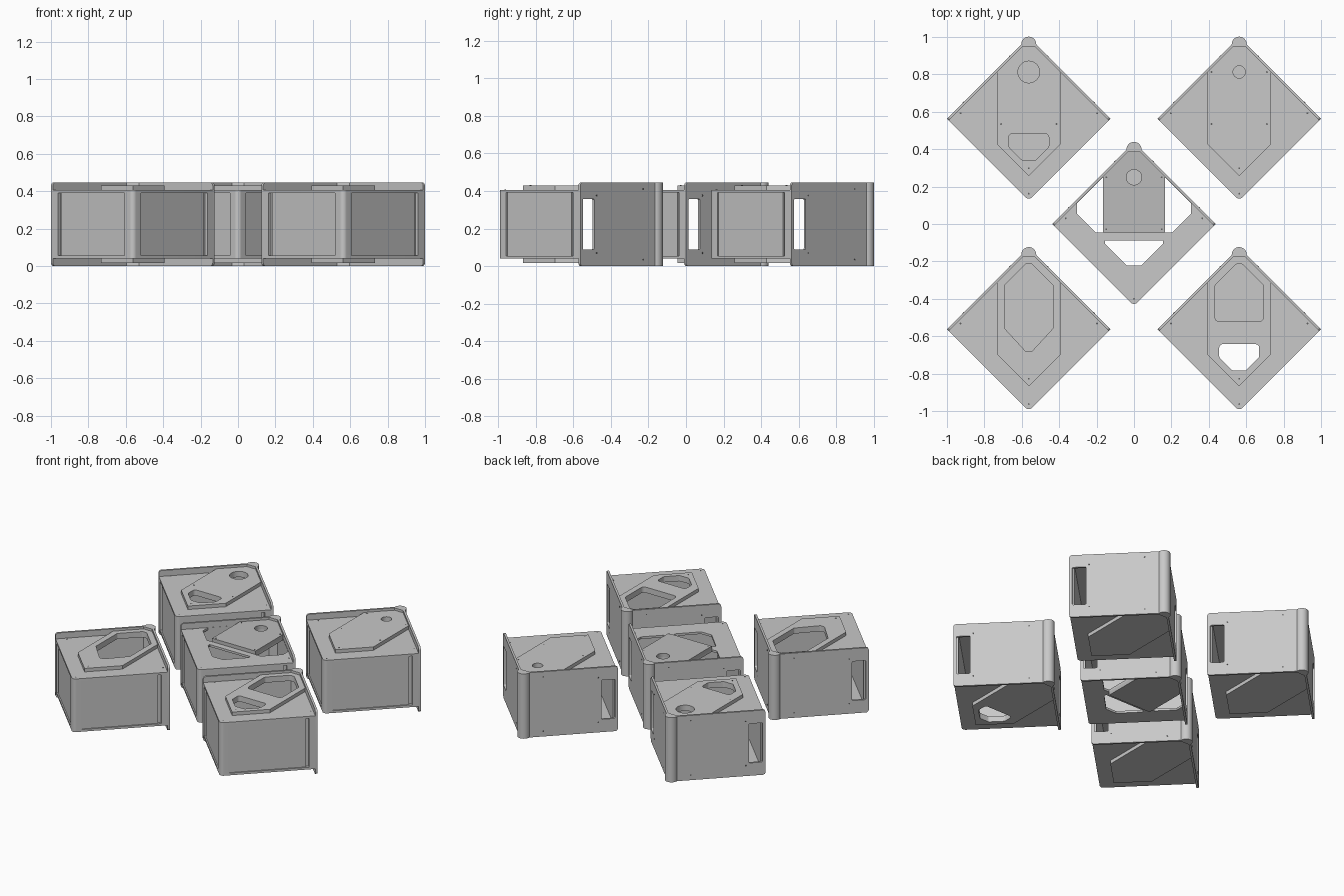
import bpy, bmesh, math
from mathutils import Matrix, Vector

cube = bpy.data.objects.get("Cube")
if cube:
    bpy.data.objects.remove(cube)

OFF = 0.5625                    # spacing of the outer boxes
H = 0.4375                      # half diagonal of a box
S = H / math.sqrt(2)            # half side of a box
T = 0.014                       # wall thickness
HEIGHT = 0.446
LOW, HIGH = 0.04, 0.406         # body between the outer faces of its panels
PLATE = 0.015
D = T / math.sqrt(2)
BACK = H - 2 * D                # inner back corner


def material(name, value):
    m = bpy.data.materials.new(name)
    m.use_nodes = True
    m.diffuse_color = (value, value, value, 1)
    m.node_tree.nodes["Principled BSDF"].inputs["Base Color"].default_value = m.diffuse_color
    return m


GREY = material("light grey", 0.58)
STRIP = material("mid grey", 0.5)
DARK = material("dark grey", 0.12)


# ---- outline helpers ----
def rounded(points, radius=0.0):
    """Round each corner; a third value on a point overrides the radius."""
    out = []
    for i, p in enumerate(points):
        c = Vector(p[:2])
        r = p[2] if len(p) > 2 else radius
        if r == 0:
            out.append(c)
            continue
        a = (Vector(points[i - 1][:2]) - c).normalized()
        b = (Vector(points[(i + 1) % len(points)][:2]) - c).normalized()
        half = a.angle(b) / 2
        start, end = c + a * r / math.tan(half), c + b * r / math.tan(half)
        mid = c + (a + b).normalized() * r / math.sin(half)
        for k in range(7):
            ray = start.lerp(end, k / 6) - mid
            out.append(mid + ray.normalized() * r)
    return out


def circle(x, y, r, n=32):
    return [Vector((x + r * math.cos(k * math.tau / n), y + r * math.sin(k * math.tau / n)))
            for k in range(n)]


def mirrored(half):
    """Close a right-hand half outline by mirroring it in x."""
    return half + [(-p[0],) + tuple(p[1:]) for p in reversed(half) if p[0] > 0]


def rect(x0, x1, y0, y1, radius=0.0):
    return rounded([(x0, y0), (x1, y0), (x1, y1), (x0, y1)], radius)


# ---- solid helpers ----
def solid(name, loops, thickness, matrix, mat):
    """Extrude an outline with holes, centred on its own plane."""
    curve = bpy.data.curves.new(name, 'CURVE')
    curve.dimensions = '2D'
    curve.fill_mode = 'BOTH'
    curve.extrude = thickness / 2
    for loop in loops:
        sp = curve.splines.new('POLY')
        sp.points.add(len(loop) - 1)
        for point, co in zip(sp.points, loop):
            point.co = (co[0], co[1], 0, 1)
        sp.use_cyclic_u = True
    temp = bpy.data.objects.new(name + "_outline", curve)
    bpy.context.collection.objects.link(temp)
    graph = bpy.context.evaluated_depsgraph_get()
    mesh = bpy.data.meshes.new_from_object(temp.evaluated_get(graph))
    bpy.data.objects.remove(temp)
    bm = bmesh.new()
    bm.from_mesh(mesh)
    bmesh.ops.remove_doubles(bm, verts=bm.verts, dist=0.00005)
    bmesh.ops.recalc_face_normals(bm, faces=bm.faces)
    for f in bm.faces:
        f.smooth = True
    bm.to_mesh(mesh)
    bm.free()
    mesh.set_sharp_from_angle(angle=math.radians(30))
    mesh.materials.clear()
    mesh.materials.append(mat)
    obj = bpy.data.objects.new(name, mesh)
    obj.matrix_world = matrix
    bpy.context.collection.objects.link(obj)


def slab(name, at, loops, z0, z1, mat=GREY):
    solid(name, loops, z1 - z0, Matrix.Translation((at[0], at[1], (z0 + z1) / 2)), mat)


def wall(name, at, angle, flip, loops, depth, thickness, mat=GREY):
    """Upright sheet whose outer face lies depth inside the side of the box."""
    m = (Matrix.Translation((at[0], at[1], 0)) @ Matrix.Rotation(math.radians(angle), 4, 'Z')
         @ Matrix.Translation((0, depth + thickness / 2 - S, 0)) @ Matrix.Rotation(math.pi / 2, 4, 'X'))
    solid(name, [[(p[0] * flip, p[1]) for p in lp] for lp in loops], thickness, m, mat)


# ---- shared outlines ----
BODY = rounded(mirrored([(0, -H, 0.025), (H - D, -D), (0, BACK)]))
HEX = rounded(mirrored([(0, -0.305), (0.17, -0.135), (0.17, BACK - 0.17), (0, BACK)]))
BRIDGE = rounded(mirrored([(0.165, -0.045), (0.165, BACK - 0.165), (0, BACK)]))
FRONT_HOLE = rounded(mirrored([(0.035, -0.222), (0.107, -0.15), (0.107, -0.08)]), 0.02)
LONG_HOLE = rounded(mirrored([(0.015, -0.12), (0.13, 0.005), (0.13, 0.235), (0.015, 0.35)]), 0.015)
BACK_HOLE = rounded(mirrored([(0.13, 0.04), (0.13, 0.235), (0.015, 0.35)]), 0.025)
WEDGE_HOLE = rounded(mirrored([(0.04, -0.222), (0.155, -0.105), (0.155, -0.087)]), 0.004)
SIDE_HOLE = [(0.165, -0.045), (0.205, -0.045), (0.305, 0.055), (0.305, 0.111), (0.165, 0.251)]
SIDE_HOLES = [SIDE_HOLE, [(-x, y) for x, y in SIDE_HOLE]]


def box(name, at, top_holes, bottom_holes, lid, lid_screws, body_holes=(), lid_mat=GREY):
    # horizontal panels and the raised plates on them
    top, bottom = list(top_holes), list(bottom_holes)
    extra = list(body_holes)
    slab(name + "_top_panel", at, [BODY] + top + extra, HIGH - PLATE, HIGH)
    slab(name + "_bottom_panel", at, [BODY] + bottom + extra, LOW, LOW + PLATE)
    slab(name + "_top_plate", at, [lid] + top, HIGH, HIGH + 0.024, lid_mat)
    slab(name + "_bottom_plate", at, [lid] + bottom, LOW - 0.024, LOW, lid_mat)

    # rounded front post and back corner cap
    post = rounded(mirrored([(0, -H, 0.025), (0.043, 0.043 - H), (0, 0.086 - H)]))
    slab(name + "_front_post", at, [post], LOW + PLATE, HIGH - PLATE)
    cap = [(0.04 * math.cos(k * math.pi / 16), 0.399 + 0.04 * math.sin(k * math.pi / 16))
           for k in range(17)]
    slab(name + "_back_cap", at, [[(0.04, 0.385)] + cap + [(-0.04, 0.385)]], 0, HEIGHT)

    # front sides: recessed panel, backing sheet and end post
    for side, angle, flip in (("left", 45, 1), ("right", -45, -1)):
        z0, z1 = LOW + PLATE, HIGH - PLATE
        tag = f"{name}_front_{side}_"
        wall(tag + "panel", at, angle, flip, [rect(0.061 - S, 0.546 - S, z0, z1)], 0.008, 0.012)
        wall(tag + "backing", at, angle, flip, [rect(0.05 - S, S - T, z0, z1)], 0.02, 0.01)
        wall(tag + "end_post", at, angle, flip, [rect(0.565 - S, S - T, z0, z1)], 0, 0.02)

    # back sides: tall wall with a hand slot and screws
    for side, angle, flip in (("left", 135, 1), ("right", 225, -1)):
        outline = rounded([(-S, 0, 0.018), (S, 0), (S, HEIGHT), (-S, HEIGHT, 0.018)])
        slot = rect(-0.291, -0.204, 0.088, 0.358, 0.008)
        tag = f"{name}_back_{side}_"
        wall(tag + "wall", at, angle, flip, [outline, slot], 0, T)
        screws = [(s, z) for s, inset in ((0.165, 0.035), (-0.185, 0.07))
                  for z in (inset, HEIGHT - inset)]
        for i, (s, z) in enumerate(screws):
            wall(f"{tag}screw_{i}", at, angle, flip, [circle(s, z, 0.005, 10)], -0.001, 0.002, DARK)

    # screws on the horizontal panels
    for i, (x, y) in enumerate([(0, -0.4), (0.365, 0.03), (-0.365, 0.03)]):
        slab(f"{name}_panel_screw_{i}", at, [circle(x, y, 0.005, 10)], HIGH, HIGH + 0.001, DARK)
    for i, (x, y) in enumerate(lid_screws):
        slab(f"{name}_plate_screw_{i}", at, [circle(x, y, 0.005, 10)],
             HIGH + 0.024, HIGH + 0.025, DARK)


# ---- the five boxes ----
tip = [(0, -0.265)]
low_pair = [(0.148, -0.028), (-0.148, -0.028)]
high_pair = [(0.148, 0.25), (-0.148, 0.25)]
box("back_right_box", (-OFF, OFF), [circle(0, 0.25, 0.058), FRONT_HOLE], [], HEX, tip + low_pair)
box("back_left_box", (OFF, OFF), [circle(0, 0.25, 0.033)], [], HEX, tip + low_pair + high_pair)
box("front_right_box", (-OFF, -OFF), [LONG_HOLE], [], HEX, tip)
box("front_left_box", (OFF, -OFF), [BACK_HOLE, FRONT_HOLE], [FRONT_HOLE], HEX, tip)
box("centre_box", (0, 0), [circle(0, 0.25, 0.041)], [], BRIDGE, low_pair + high_pair,
    SIDE_HOLES + [WEDGE_HOLE], STRIP)
